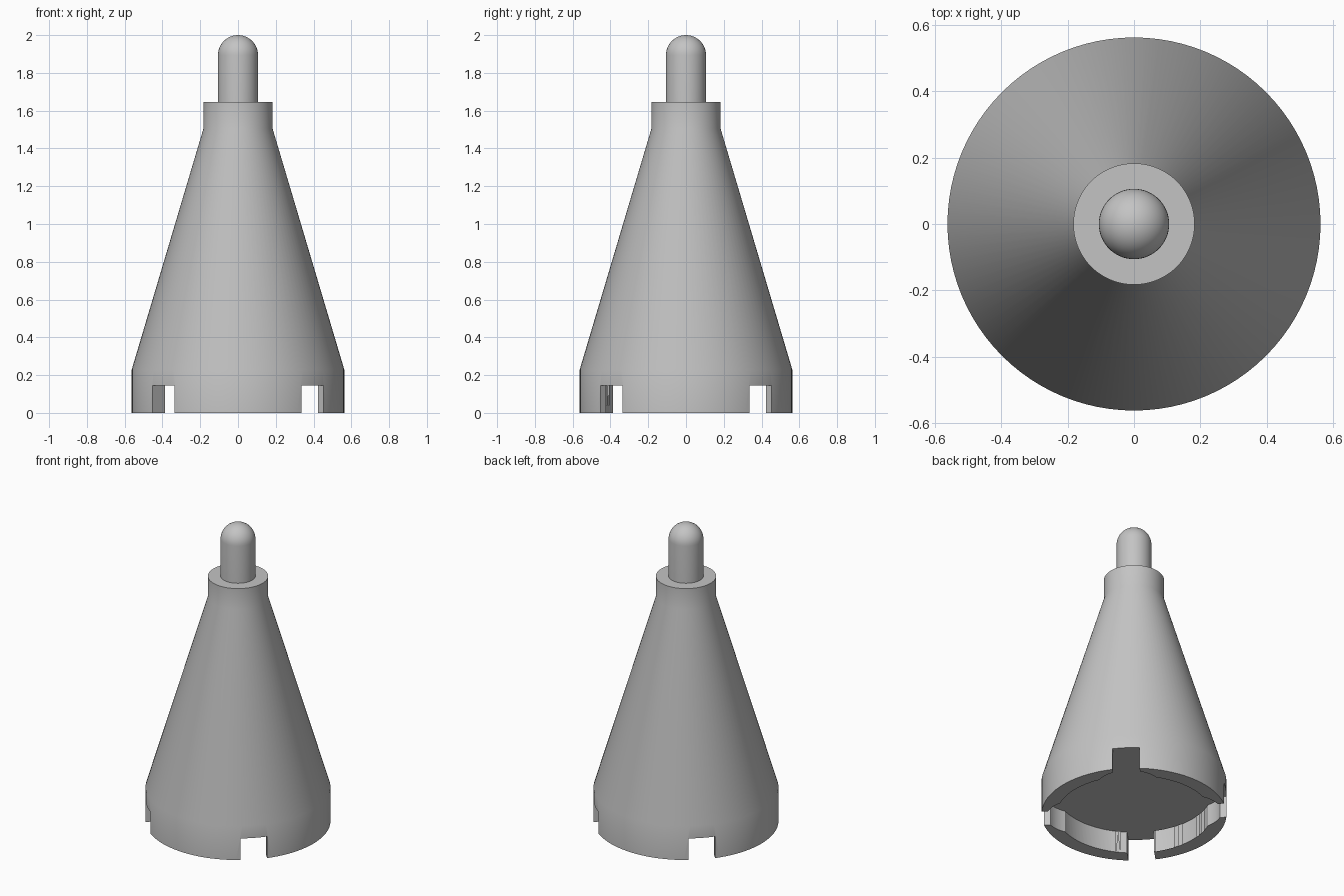
import bpy, bmesh, math
from mathutils import Matrix, Vector

if "Cube" in bpy.data.objects:
    bpy.data.objects.remove(bpy.data.objects["Cube"], do_unlink=True)

SLOT_TOP = 0.145
SLOT_ANGLES = [math.radians(45 + 90 * i) for i in range(4)]

grey = bpy.data.materials.new("plain grey")
grey.use_nodes = True
COLOUR = (0.55, 0.55, 0.55, 1)
grey.diffuse_color = COLOUR
grey.node_tree.nodes["Principled BSDF"].inputs["Base Color"].default_value = COLOUR


def finish(bm, name):
    mesh = bpy.data.meshes.new(name)
    bmesh.ops.recalc_face_normals(bm, faces=bm.faces)
    bm.to_mesh(mesh)
    bm.free()
    mesh.materials.append(grey)
    obj = bpy.data.objects.new(name, mesh)
    bpy.context.collection.objects.link(obj)
    return obj


def lathe(name, profile, steps=96):
    """Spin a profile of (radius, height) points that starts and ends on the axis."""
    bm = bmesh.new()
    verts = [bm.verts.new((r, 0, z)) for r, z in profile]
    edges = [bm.edges.new(pair) for pair in zip(verts, verts[1:])]
    bmesh.ops.spin(bm, geom=verts + edges, cent=(0, 0, 0), axis=(0, 0, 1),
                   angle=math.tau, steps=steps, use_duplicate=False)
    bmesh.ops.remove_doubles(bm, verts=bm.verts, dist=1e-4)
    return finish(bm, name)


def round_cutter(name, radius, centre, segments):
    bm = bmesh.new()
    depth = SLOT_TOP + 0.1
    bmesh.ops.create_cone(bm, cap_ends=True, segments=segments, radius1=radius,
                          radius2=radius, depth=depth)
    bmesh.ops.translate(bm, verts=bm.verts, vec=(*centre, SLOT_TOP - depth / 2))
    return finish(bm, name)


def slot_cutter(name, angle):
    bm = bmesh.new()
    depth = SLOT_TOP + 0.1
    place = (Matrix.Rotation(angle, 4, "Z")
             @ Matrix.Translation((0.5, 0, SLOT_TOP - depth / 2))
             @ Matrix.Diagonal((0.4, 0.165, depth, 1)))
    bmesh.ops.create_cube(bm, size=1, matrix=place)
    return finish(bm, name)


def select_only(obj):
    bpy.ops.object.select_all(action="DESELECT")
    obj.select_set(True)
    bpy.context.view_layer.objects.active = obj


def carve(target, cutter):
    cutter.hide_render = True
    mod = target.modifiers.new("carve", "BOOLEAN")
    mod.operation = "DIFFERENCE"
    mod.solver = "EXACT"
    mod.object = cutter
    select_only(target)
    bpy.ops.object.modifier_apply(modifier=mod.name)
    bpy.data.objects.remove(cutter, do_unlink=True)


# Tapered body with a straight skirt and a straight collar
body = lathe("cone_body", [(0, 0), (0.5625, 0), (0.5625, 0.23),
                           (0.183, 1.505), (0.183, 1.645), (0, 1.645)])

# Recess in the base, with a rounded pocket and an open slot on each diagonal
carve(body, round_cutter("recess_cutter", 0.47, (0, 0), 96))
for a in SLOT_ANGLES:
    centre = (0.33 * math.cos(a), 0.33 * math.sin(a))
    carve(body, round_cutter("pocket_cutter", 0.205, centre, 48))
    carve(body, slot_cutter("slot_cutter", a))

# Round-ended pin on top of the collar
R = 0.106
dome = [(R * math.cos(t), 2 - R + R * math.sin(t))
        for t in (math.pi / 2 * i / 12 for i in range(12))]
pin = lathe("top_pin", [(0, 1.6), (R, 1.6)] + dome + [(0, 2)], 64)

for obj in (body, pin):
    select_only(obj)
    bpy.ops.object.shade_smooth_by_angle(angle=math.radians(30))
